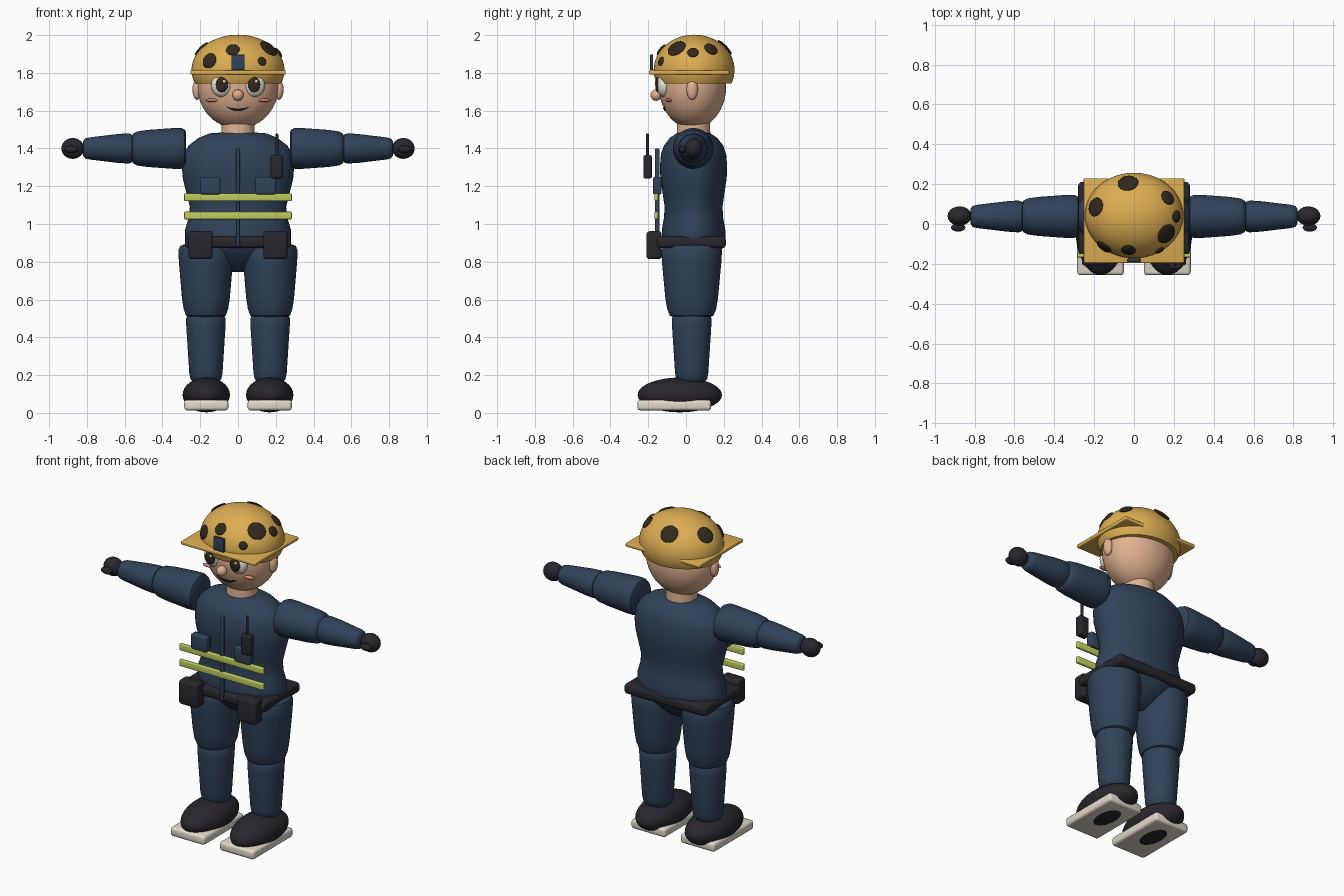
import bpy, bmesh, math
from mathutils import Vector

if "Cube" in bpy.data.objects:
    bpy.data.objects.remove(bpy.data.objects["Cube"])


def mat(name, rgb):
    m = bpy.data.materials.new(name)
    m.diffuse_color = (*rgb, 1)
    m.use_nodes = True
    m.node_tree.nodes["Principled BSDF"].inputs["Base Color"].default_value = m.diffuse_color
    return m


NAVY = mat("navy cloth", (0.030, 0.055, 0.100))
GOLD = mat("helmet gold", (0.72, 0.42, 0.085))
SPOT = mat("dark brown", (0.030, 0.022, 0.012))
SKIN = mat("skin", (0.75, 0.44, 0.28))
BLACK = mat("black leather", (0.022, 0.020, 0.027))
CREAM = mat("sole cream", (0.76, 0.70, 0.60))
LIME = mat("reflective lime", (0.52, 0.60, 0.11))
PINK = mat("cheek pink", (0.70, 0.22, 0.17))
WHITE = mat("eye white", (0.80, 0.78, 0.72))


def finish(name, bm, material):
    bmesh.ops.recalc_face_normals(bm, faces=bm.faces)
    me = bpy.data.meshes.new(name)
    bm.to_mesh(me)
    bm.free()
    me.materials.append(material)
    ob = bpy.data.objects.new(name, me)
    bpy.context.collection.objects.link(ob)
    bpy.ops.object.select_all(action='DESELECT')
    ob.select_set(True)
    bpy.context.view_layer.objects.active = ob
    bpy.ops.object.shade_smooth_by_angle(angle=math.radians(40))
    return ob


def ball(name, c, r, material, normal=None, segs=40):
    """Ellipsoid; its z axis can be turned to a normal."""
    bm = bmesh.new()
    bmesh.ops.create_uvsphere(bm, u_segments=segs, v_segments=segs // 2, radius=1)
    bmesh.ops.scale(bm, vec=r, verts=bm.verts)
    if normal:
        q = Vector(normal).to_track_quat('Z', 'Y').to_matrix()
        bmesh.ops.rotate(bm, matrix=q, verts=bm.verts)
    bmesh.ops.translate(bm, vec=c, verts=bm.verts)
    return finish(name, bm, material)


def box(name, c, size, material, bevel=0.01):
    bm = bmesh.new()
    bmesh.ops.create_cube(bm, size=1)
    bmesh.ops.scale(bm, vec=size, verts=bm.verts)
    bmesh.ops.translate(bm, vec=c, verts=bm.verts)
    if bevel:
        bmesh.ops.bevel(bm, geom=bm.edges[:], offset=bevel, segments=3,
                        profile=0.5, affect='EDGES')
    return finish(name, bm, material)


def lathe(name, profile, origin, material, axis='Z', flat=1.0, side=1, n=48):
    """Rings of (radius, position) along an axis, depth scaled by flat."""
    bm = bmesh.new()
    rings = []
    for r, t in profile:
        ring = []
        for i in range(n):
            a = 2 * math.pi * i / n
            u, v = r * math.cos(a), r * math.sin(a) * flat
            p = (u, v, t) if axis == 'Z' else (side * t, v, u)
            ring.append(bm.verts.new(Vector(p) + Vector(origin)))
        rings.append(ring)
    for a, b in zip(rings, rings[1:]):
        for i in range(n):
            j = (i + 1) % n
            bm.faces.new((a[i], a[j], b[j], b[i]))
    bm.faces.new(rings[0])
    bm.faces.new(rings[-1])
    return finish(name, bm, material)


# Torso, neck and head
lathe("torso", [(0.03, 0.745), (0.1, 0.77), (0.19, 0.82), (0.255, 0.87), (0.28, 0.92),
                (0.28, 0.97), (0.262, 1.03), (0.255, 1.09), (0.272, 1.16), (0.292, 1.24),
                (0.297, 1.30), (0.288, 1.37), (0.262, 1.415), (0.21, 1.455),
                (0.15, 1.48), (0.08, 1.485)], (0, 0.04, 0), NAVY, flat=0.6)
lathe("neck", [(0.09, 1.44), (0.086, 1.56)], (0, 0.04, 0), SKIN)
ball("head", (0, 0.035, 1.73), (0.215, 0.178, 0.225), SKIN, segs=56)

# Helmet dome, cut flat underneath
DC, DR = Vector((0, 0.043, 1.815)), Vector((0.246, 0.214, 0.187))
bm = bmesh.new()
bmesh.ops.create_uvsphere(bm, u_segments=64, v_segments=40, radius=1)
bmesh.ops.scale(bm, vec=DR, verts=bm.verts)
bmesh.ops.translate(bm, vec=DC, verts=bm.verts)
cut = bmesh.ops.bisect_plane(bm, geom=bm.verts[:] + bm.edges[:] + bm.faces[:],
                             plane_co=(0, 0, 1.745), plane_no=(0, 0, -1), clear_outer=True)
bmesh.ops.holes_fill(bm, edges=[e for e in bm.edges if e.is_boundary], sides=0)
finish("helmet_dome", bm, GOLD)
box("helmet_brim", (0, 0.017, 1.802), (0.505, 0.425, 0.022), GOLD, 0.006)
box("helmet_badge", (0, -0.182, 1.856), (0.07, 0.016, 0.082), NAVY, 0.003)

# Dark spots lying on the dome
spots = [(-0.15, -0.115, 1.864, 0.042), (-0.028, -0.135, 1.925, 0.036),
         (0.163, -0.05, 1.93, 0.052), (0.13, -0.135, 1.862, 0.024),
         (0.217, 0.037, 1.91, 0.030), (0.175, 0.135, 1.93, 0.038),
         (-0.03, 0.205, 1.935, 0.052), (-0.19, 0.085, 1.925, 0.048)]
for i, (x, y, z, r) in enumerate(spots):
    d = Vector((x, y, z)) - DC
    d /= Vector((d.x / DR.x, d.y / DR.y, d.z / DR.z)).length
    nrm = Vector((d.x / DR.x ** 2, d.y / DR.y ** 2, d.z / DR.z ** 2)).normalized()
    ball(f"helmet_spot_{i}", DC + d, (r, r, 0.011), SPOT, nrm, 32)

# Face
ball("nose", (0, -0.158, 1.682), (0.030, 0.030, 0.030), SKIN, segs=24)
bm = bmesh.new()
prev = None
for i in range(13):                      # smile: thin strip following the face
    x = -0.065 + 0.13 * i / 12
    k = (x / 0.065) ** 2
    pair = []
    for z in (1.605 + 0.017 * k - 0.008 * (1 - k), 1.605 + 0.017 * k + 0.006 * (1 - k) + 0.001):
        s = 1 - (x / 0.215) ** 2 - ((z - 1.73) / 0.225) ** 2
        pair.append(bm.verts.new((x, 0.035 - 0.178 * math.sqrt(s) - 0.005, z)))
    if prev:
        bm.faces.new((prev[0], pair[0], pair[1], prev[1]))
    prev = pair
ext = bmesh.ops.extrude_face_region(bm, geom=bm.faces[:])
bmesh.ops.translate(bm, vec=(0, 0.009, 0),
                    verts=[v for v in ext["geom"] if isinstance(v, bmesh.types.BMVert)])
finish("mouth", bm, BLACK)

# Mirrored parts
for s, tag in ((-1, "right"), (1, "left")):
    # Face pairs
    ball(f"eye_{tag}", (s * 0.087, -0.118, 1.735), (0.055, 0.038, 0.062), WHITE)
    ball(f"pupil_{tag}", (s * 0.085, -0.150, 1.738), (0.033, 0.013, 0.041), SPOT, segs=28)
    ball(f"glint_{tag}", (s * 0.085 + 0.012, -0.161, 1.755), (0.008, 0.004, 0.009), WHITE, segs=16)
    ball(f"cheek_{tag}", (s * 0.137, -0.092, 1.655), (0.036, 0.018, 0.010), PINK,
         (s * 0.0, 0.1, 1), 24)
    ball(f"ear_{tag}", (s * 0.217, 0.033, 1.712), (0.024, 0.030, 0.055), SKIN, segs=28)
    # Arms
    o = (0, 0.038, 1.4)
    lathe(f"upper_arm_{tag}", [(0.085, 0.275), (0.100, 0.282), (0.108, 0.30), (0.108, 0.34),
                               (0.098, 0.48), (0.090, 0.535), (0.078, 0.556), (0.055, 0.565)],
          o, NAVY, 'X', 1, s)
    lathe(f"forearm_{tag}", [(0.06, 0.555), (0.074, 0.562), (0.080, 0.58), (0.076, 0.64),
                             (0.058, 0.79), (0.052, 0.81), (0.038, 0.82)], o, NAVY, 'X', 1, s)
    ball(f"hand_{tag}", (s * 0.875, 0.040, 1.4), (0.060, 0.048, 0.055), BLACK)
    ball(f"thumb_{tag}", (s * 0.882, -0.018, 1.395), (0.036, 0.020, 0.020), BLACK, segs=24)
    # Legs
    o = (s * 0.17, 0.03, 0)
    lathe(f"thigh_{tag}", [(0.085, 0.505), (0.105, 0.515), (0.118, 0.55), (0.127, 0.61),
                           (0.143, 0.80), (0.146, 0.86), (0.135, 0.885), (0.09, 0.90)],
          o, NAVY, flat=1.1)
    lathe(f"shin_{tag}", [(0.07, 0.165), (0.082, 0.18), (0.088, 0.21), (0.104, 0.46),
                          (0.105, 0.50), (0.095, 0.52), (0.06, 0.53)], o, NAVY)
    ball(f"boot_{tag}", (s * 0.168, -0.033, 0.095), (0.125, 0.223, 0.092), BLACK, segs=48)
    box(f"sole_{tag}", (s * 0.168, -0.062, 0.041), (0.234, 0.39, 0.056), CREAM, 0.016)
    # Pockets and belt pouches
    box(f"chest_pocket_{tag}", (s * 0.147, -0.152, 1.203), (0.108, 0.045, 0.094), NAVY, 0.01)
    box(f"belt_pouch_{tag}", (s * 0.198, -0.169, 0.888), (0.128, 0.08, 0.148), BLACK, 0.016)

# Belt, jacket front and reflective bands
box("belt", (0, 0.029, 0.903), (0.56, 0.365, 0.062), BLACK, 0.02)
box("zipper", (0, -0.152, 1.14), (0.02, 0.024, 0.52), NAVY, 0.006)
for i, z in enumerate((1.045, 1.142)):
    box(f"reflective_band_{i}", (0, -0.157, z), (0.57, 0.02, 0.04), LIME, 0.005)

# Radio with antenna
box("radio", (0.206, -0.203, 1.303), (0.066, 0.046, 0.124), BLACK, 0.012)
lathe("radio_antenna", [(0.008, 1.36), (0.008, 1.474), (0.004, 1.478)], (0.206, -0.204, 0), BLACK, n=16)
